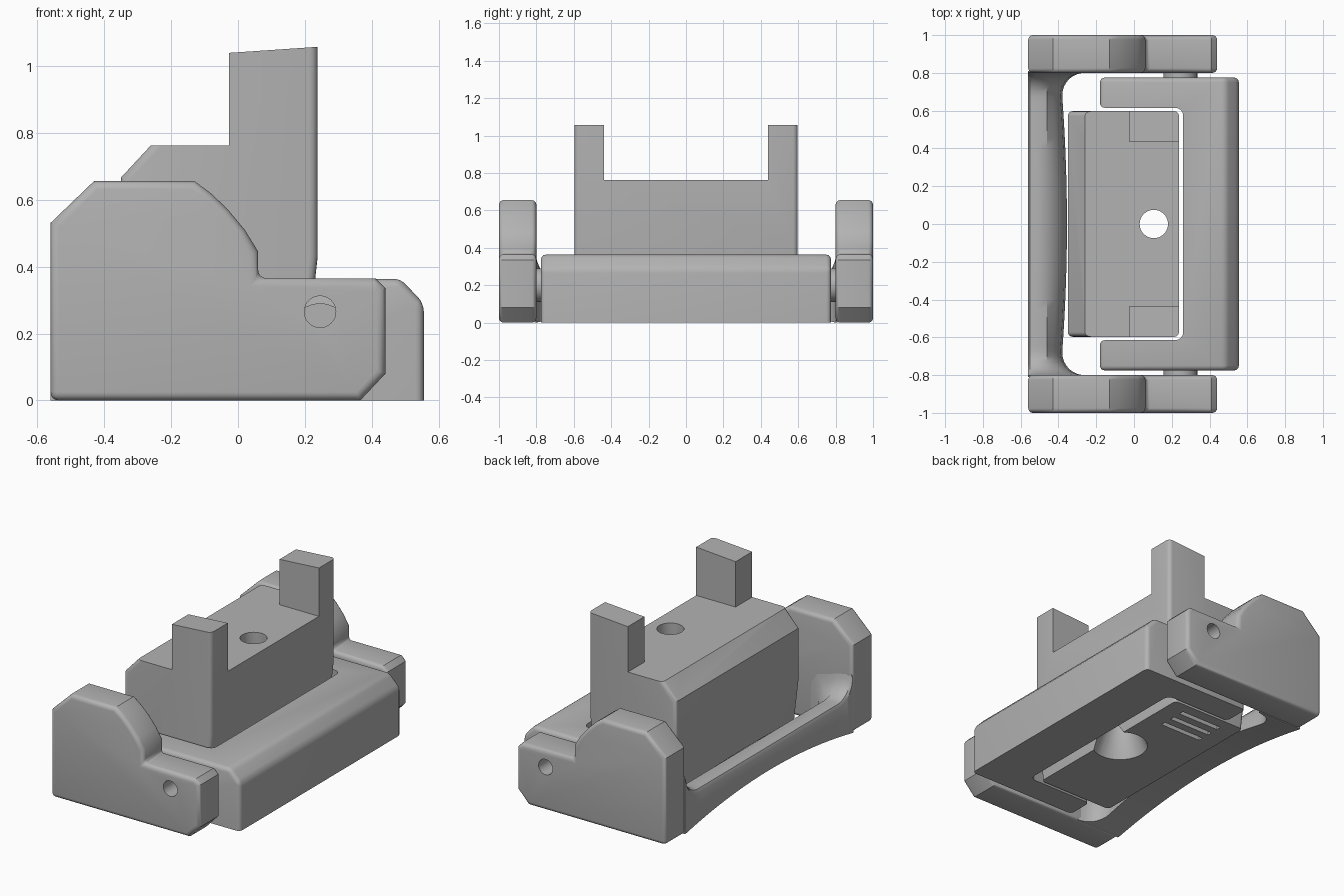
import bpy, bmesh, math

cube = bpy.data.objects.get("Cube")
if cube:
    bpy.data.objects.remove(cube, do_unlink=True)

grey = bpy.data.materials.new("plain grey")
grey.use_nodes = True
COLOUR = (0.45, 0.45, 0.45, 1)
grey.diffuse_color = COLOUR
grey.node_tree.nodes["Principled BSDF"].inputs["Base Color"].default_value = COLOUR


def add_object(name, bm):
    bmesh.ops.recalc_face_normals(bm, faces=bm.faces)
    mesh = bpy.data.meshes.new(name)
    bm.to_mesh(mesh)
    bm.free()
    mesh.materials.append(grey)
    obj = bpy.data.objects.new(name, mesh)
    bpy.context.collection.objects.link(obj)
    return obj


def activate(obj):
    bpy.ops.object.select_all(action='DESELECT')
    obj.select_set(True)
    bpy.context.view_layer.objects.active = obj


def extrude(name, points, start, end, axis="y"):
    """Extrude an xz profile along y, or an xy profile along z."""
    bm = bmesh.new()
    place = (lambda a, b: (a, start, b)) if axis == "y" else (lambda a, b: (a, b, start))
    face = bm.faces.new([bm.verts.new(place(a, b)) for a, b in points])
    made = bmesh.ops.extrude_face_region(bm, geom=[face])["geom"]
    step = (0, end - start, 0) if axis == "y" else (0, 0, end - start)
    bmesh.ops.translate(bm, vec=step, verts=[v for v in made if isinstance(v, bmesh.types.BMVert)])
    return add_object(name, bm)


def box(name, x0, x1, y0, y1, z0, z1):
    return extrude(name, [(x0, z0), (x1, z0), (x1, z1), (x0, z1)], y0, y1)


def cone(name, centre, r_low, r_high, depth, along_y=False):
    bm = bmesh.new()
    bmesh.ops.create_cone(bm, cap_ends=True, segments=40, radius1=r_low, radius2=r_high, depth=depth)
    obj = add_object(name, bm)
    obj.location = centre
    if along_y:
        obj.rotation_euler.x = math.radians(-90)
    return obj


def bevel(obj, width, angle=60, segments=4):
    activate(obj)
    mod = obj.modifiers.new("soft_edges", 'BEVEL')
    mod.width, mod.segments = width, segments
    mod.limit_method, mod.angle_limit = 'ANGLE', math.radians(angle)
    bpy.ops.object.modifier_apply(modifier=mod.name)


def combine(obj, other, operation='DIFFERENCE'):
    activate(obj)
    mod = obj.modifiers.new("combine", 'BOOLEAN')
    mod.operation, mod.object, mod.solver = operation, other, 'EXACT'
    bpy.ops.object.modifier_apply(modifier=mod.name)
    bpy.data.objects.remove(other, do_unlink=True)


def smooth(obj):
    activate(obj)
    bpy.ops.object.shade_smooth_by_angle(angle=math.radians(32))


# Side cheeks with a shoulder, a curved step and a pin hole
cheek_profile = [(-0.56, 0), (-0.56, 0.53), (-0.43, 0.655), (-0.13, 0.655),
                 (-0.08, 0.618), (-0.03, 0.57), (0.02, 0.51), (0.06, 0.445),
                 (0.06, 0.365), (0.41, 0.365), (0.44, 0.335), (0.44, 0.08), (0.365, 0)]
for side, label in ((-1, "right"), (1, "left")):
    cheek = extrude(label + "_cheek", cheek_profile, side * 0.8, side)
    bevel(cheek, 0.025)
    combine(cheek, cone("hole", (0.245, side * 0.9, 0.265), 0.047, 0.047, 0.4, True))
    smooth(cheek)
    # Pivot boss between cheek and slider
    boss = cone(label + "_pivot_boss", (0.245, side * 0.785, 0.2), 0.09, 0.09, 0.03, True)
    smooth(boss)

# Rear grip bar, arched below and flaring into the cheeks
FILLET = 0.13
bm = bmesh.new()
rings = []
STEPS = 48
for i in range(STEPS + 1):
    y = -0.81 * math.cos(math.pi * i / STEPS)
    d = min(max(abs(y) - 0.8 + FILLET, 0), FILLET)
    flare = FILLET - math.sqrt(FILLET ** 2 - d ** 2)
    arch = max(0, 1 - (y / 0.8) ** 2)
    low = 0.08 * arch
    top = 0.22 + flare
    inner = -0.39 + 0.035 * arch + flare
    section = [(-0.56, low), (-0.56, top - 0.02), (-0.55, top), (-0.52, top + 0.01),
               (-0.46, top), (inner - 0.05, top - 0.04), (inner - 0.01, top - 0.1), (inner, low)]
    rings.append([bm.verts.new((x, y, z)) for x, z in section])
for a, b in zip(rings, rings[1:]):
    for k in range(len(a)):
        n = (k + 1) % len(a)
        bm.faces.new((a[k], a[n], b[n], b[k]))
bm.faces.new(rings[0])
bm.faces.new(rings[-1])
smooth(add_object("rear_grip_bar", bm))

# U shaped slider with a chamfered front top edge
slider = extrude("slider", [(-0.18, 0), (0.555, 0), (0.555, 0.29), (0.485, 0.363), (-0.18, 0.363)],
                 -0.775, 0.775)
slot = box("slot", -0.5, 0.26, -0.615, 0.615, -0.2, 0.6)
bevel(slot, 0.04)
combine(slider, slot)
activate(slider)
bm = bmesh.new()
bm.from_mesh(slider.data)
# Soften outer upright and top edges only
edges = []
for e in bm.edges:
    a, b = (v.co for v in e.verts)
    outer = all(abs(c.y) > 0.77 or c.x > 0.48 or c.x < -0.17 for c in (a, b))
    if outer and max(a.z, b.z) > 0.2 and e.calc_face_angle(0) > 0.5:
        edges.append(e)
bmesh.ops.bevel(bm, geom=edges, offset=0.025, segments=4, profile=0.5, affect='EDGES', clamp_overlap=True)
bm.to_mesh(slider.data)
bm.free()
smooth(slider)

# Central block, tapered toward its base
block = extrude("centre_block", [(-0.31, 0), (-0.35, 0.34), (-0.35, 0.665), (-0.26, 0.762), (-0.027, 0.762),
                                 (-0.027, 1.038), (0.238, 1.056), (0.238, 0.43), (0.19, 0)], -0.597, 0.597)
bm = bmesh.new()
bm.from_mesh(block.data)
corners = [e for e in bm.edges if all(abs(v.co.y) > 0.5 for v in e.verts)
           and all(v.co.x > 0.1 or v.co.x < -0.25 for v in e.verts)
           and abs(e.verts[0].co.z - e.verts[1].co.z) > 0.08]
bmesh.ops.bevel(bm, geom=corners, offset=0.025, segments=4, profile=0.5, affect='EDGES', clamp_overlap=True)
bm.to_mesh(block.data)
bm.free()
combine(block, box("gap_between_posts", -0.3, 0.5, -0.438, 0.438, 0.762, 1.3))

# Through hole with a countersink below, and shallow grip grooves
combine(block, cone("bore", (0.105, 0, 0.4), 0.075, 0.075, 1.2))
combine(block, cone("countersink", (0.105, 0, 0.09), 0.162, 0.075, 0.2))
for i in range(3):
    y = 0.34 + 0.08 * i
    combine(block, box("groove", -0.2, 0.08, y, y + 0.03, -0.1, 0.03))
smooth(block)
